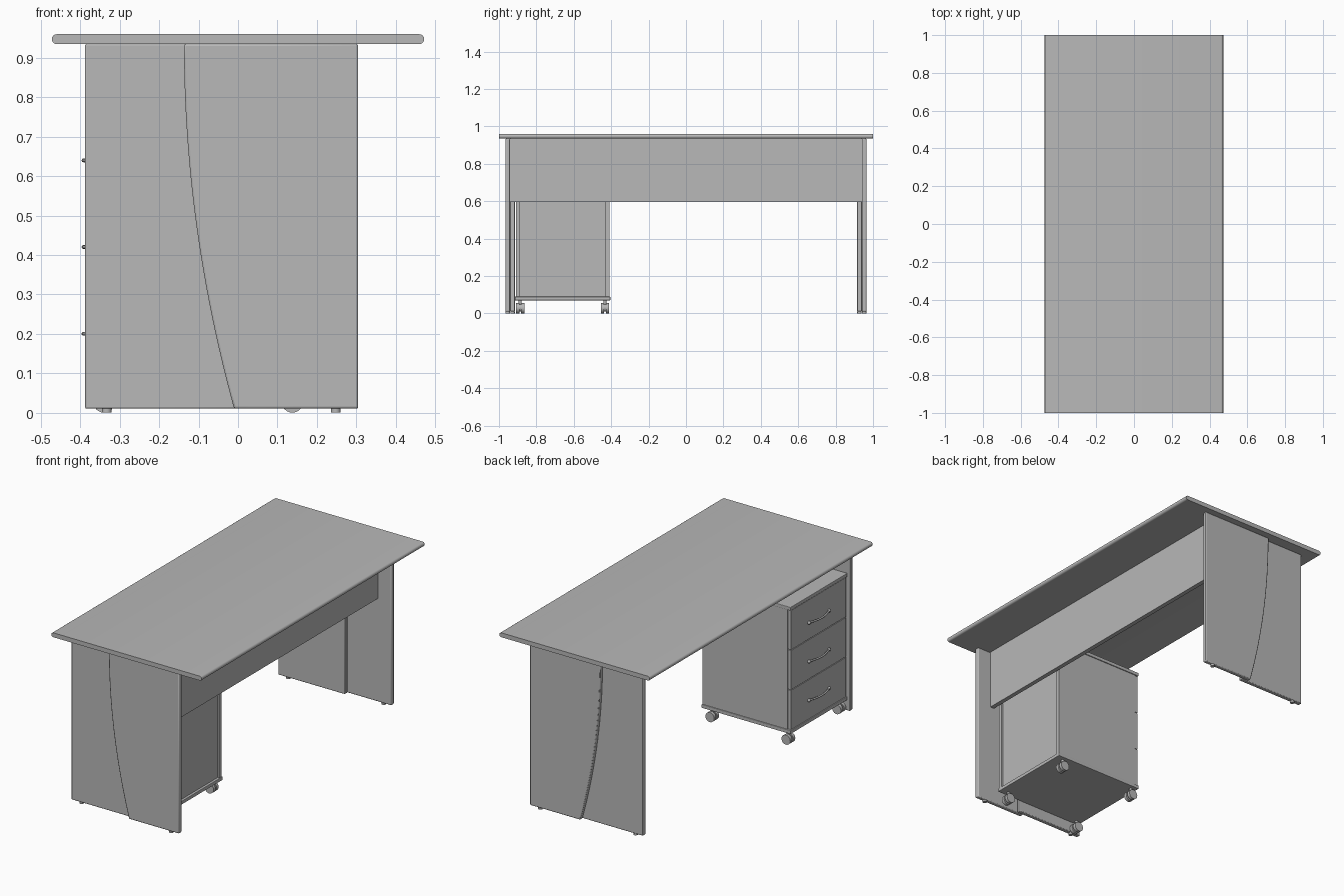
import bpy, bmesh, math
from mathutils import Matrix, Vector

cube = bpy.data.objects.get("Cube")
if cube:
    bpy.data.objects.remove(cube, do_unlink=True)

grey = bpy.data.materials.new("plain_grey")
grey.use_nodes = True
COLOUR = (0.48, 0.48, 0.48, 1)
grey.diffuse_color = COLOUR
grey.node_tree.nodes["Principled BSDF"].inputs["Base Color"].default_value = COLOUR


def finish(name, bm, bevel=0, smooth=False):
    """Turn a bmesh into a named object, with optional rounded edges."""
    bmesh.ops.recalc_face_normals(bm, faces=bm.faces)
    mesh = bpy.data.meshes.new(name)
    bm.to_mesh(mesh)
    bm.free()
    mesh.materials.append(grey)
    ob = bpy.data.objects.new(name, mesh)
    bpy.context.collection.objects.link(ob)
    if bevel:
        mod = ob.modifiers.new("rounded_edges", "BEVEL")
        mod.width = bevel
        mod.segments = 2
        mod.limit_method = "ANGLE"
    if smooth:
        bpy.ops.object.select_all(action="DESELECT")
        ob.select_set(True)
        bpy.context.view_layer.objects.active = ob
        bpy.ops.object.shade_smooth_by_angle(angle=math.radians(35))
    return ob


def box(name, x, y, z, bevel=0):
    bm = bmesh.new()
    bmesh.ops.create_cube(bm, size=1)
    for v in bm.verts:
        v.co = [r[0] + (c + 0.5) * (r[1] - r[0]) for c, r in zip(v.co, (x, y, z))]
    return finish(name, bm, bevel)


def slab(name, outline, y0, y1, bevel=0):
    """Extrude an x-z outline along y."""
    bm = bmesh.new()
    face = bm.faces.new([bm.verts.new((x, y0, z)) for x, z in outline])
    out = bmesh.ops.extrude_face_region(bm, geom=[face])
    for v in out["geom"]:
        if isinstance(v, bmesh.types.BMVert):
            v.co.y = y1
    return finish(name, bm, bevel, smooth=True)


def add_cylinder(bm, centre, radius, depth, axis="Z", sides=24):
    turn = Matrix.Rotation(math.pi / 2, 4, "X") if axis == "Y" else Matrix()
    bmesh.ops.create_cone(bm, cap_ends=True, segments=sides, radius1=radius, radius2=radius,
                          depth=depth, matrix=Matrix.Translation(centre) @ turn)


# Desktop with rounded long edges
TOP, UNDER, ROUND = 0.96, 0.935, 0.0125
outline = []
for cx, start in ((0.4725 - ROUND, -90), (-0.4725 + ROUND, 90)):
    for i in range(9):
        a = math.radians(start + i * 22.5)
        outline.append((cx + ROUND * math.cos(a), (TOP + UNDER) / 2 + ROUND * math.sin(a)))
slab("desktop", outline, -1, 1)

# End supports: curved outer panel over a straight inner panel, on low glides
FLOOR = 0.01
for side, label in ((-1, "front"), (1, "back")):
    curve = []
    for i in range(25):
        t = i / 24
        curve.append((-0.137 + 0.127 * t * t, UNDER - t * (UNDER - FLOOR)))
    slab(label + "_outer_panel", curve + [(0.305, FLOOR), (0.305, UNDER)],
         side * 0.965, side * 0.94, 0.005)
    inner = [(-0.388, FLOOR), (0.03, FLOOR), (0.03, UNDER), (-0.388, UNDER)]
    slab(label + "_inner_panel", inner, side * 0.94, side * 0.915, 0.004)
    bm = bmesh.new()
    for x, y in ((-0.333, 0.9275), (0.248, 0.9525)):
        add_cylinder(bm, (x, side * y, FLOOR / 2), 0.012, FLOOR)
    finish(label + "_glides", bm, smooth=True)

# Privacy panel between the supports
box("privacy_panel", (0.195, 0.22), (-0.94, 0.94), (0.595, UNDER))

# Drawer cabinet body
Y0, Y1 = -0.91, -0.41
box("cabinet_base", (-0.373, 0.187), (Y0 - 0.005, Y1 + 0.005), (0.07, 0.09), 0.003)
box("cabinet_top", (-0.373, 0.187), (Y0 - 0.005, Y1 + 0.005), (0.77, 0.79), 0.003)
box("cabinet_side_front", (-0.35, 0.183), (Y0, Y0 + 0.02), (0.09, 0.77))
box("cabinet_side_back", (-0.35, 0.183), (Y1 - 0.02, Y1), (0.09, 0.77))
box("cabinet_rear", (0.158, 0.173), (Y0 + 0.02, Y1 - 0.02), (0.09, 0.77))

# Drawers with bow handles
HEIGHT = 0.68 / 3
MID = (Y0 + Y1) / 2
for n in range(3):
    z = 0.09 + n * HEIGHT
    box(f"drawer_front_{n + 1}", (-0.37, -0.35), (Y0 + 0.003, Y1 - 0.003),
        (z + 0.002, z + HEIGHT - 0.002))
    hz = 0.2 + n * 0.22
    path = bpy.data.curves.new(f"handle_{n + 1}", "CURVE")
    path.dimensions = "3D"
    path.bevel_depth = 0.005
    path.bevel_resolution = 2
    path.use_fill_caps = True
    spline = path.splines.new("POLY")
    spline.points.add(12)
    for i, p in enumerate(spline.points):
        t = i / 6 - 1
        p.co = (-0.372 - 0.02 * (1 - t * t), MID + 0.09 * t, hz, 1)
    path.materials.append(grey)
    bpy.context.collection.objects.link(bpy.data.objects.new(f"handle_{n + 1}", path))
    bm = bmesh.new()
    for end in (-1, 1):
        bmesh.ops.create_uvsphere(bm, u_segments=12, v_segments=8, radius=0.009,
                                  matrix=Matrix.Translation((-0.374, MID + end * 0.09, hz)))
    finish(f"handle_ends_{n + 1}", bm, smooth=True)

# Twin-wheel casters
for i, x in enumerate((-0.34, 0.138)):
    for j, y in enumerate((-0.887, -0.433)):
        bm = bmesh.new()
        for s in (-1, 1):
            add_cylinder(bm, (x, y + s * 0.0135, 0.0275), 0.0275, 0.018, "Y")
        add_cylinder(bm, (x, y, 0.03), 0.02, 0.01, "Y")
        add_cylinder(bm, (x, y, 0.055), 0.008, 0.035, sides=16)
        finish(f"caster_{i + 1}_{j + 1}", bm, smooth=True)
